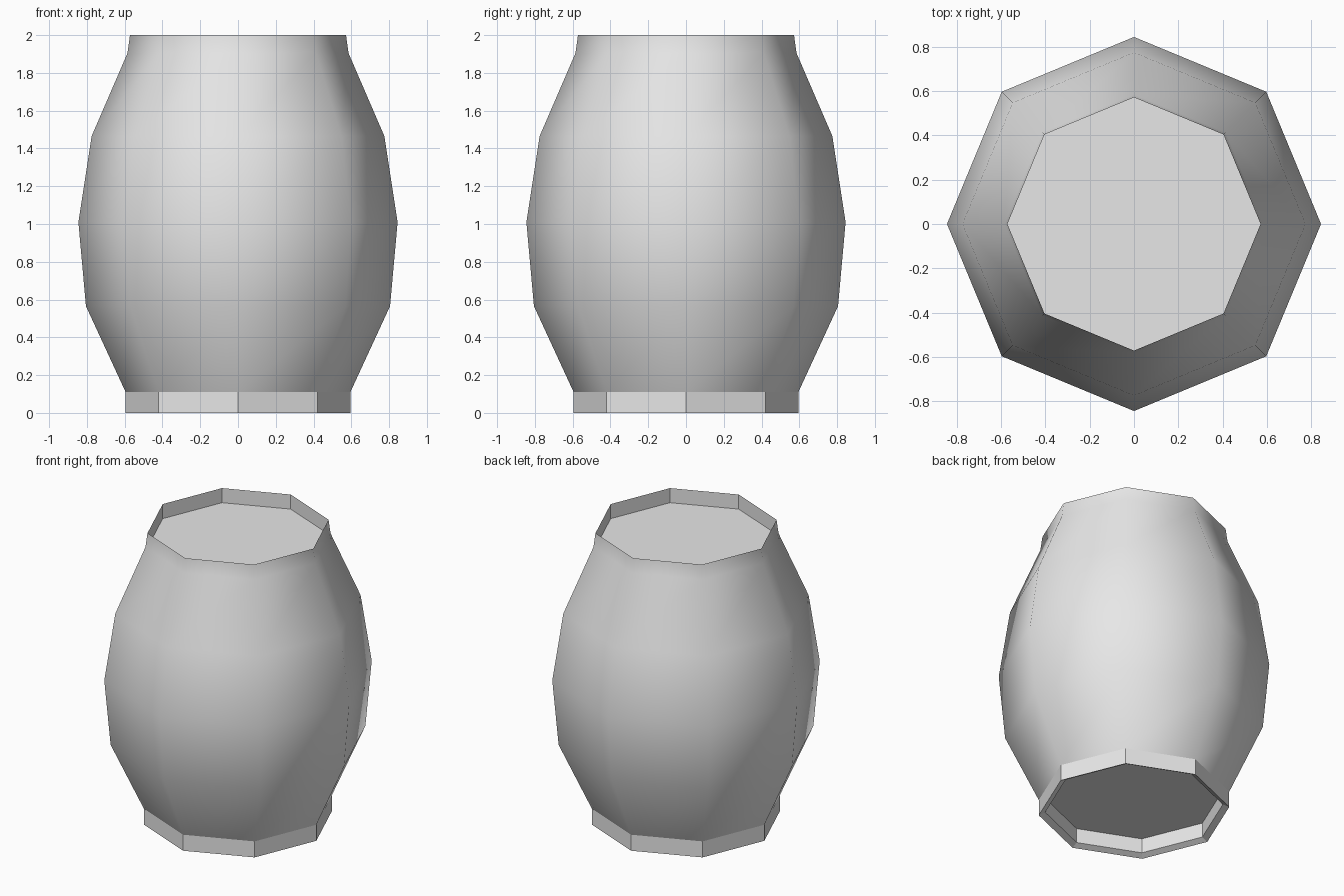
import bpy, bmesh, math

cube = bpy.data.objects.get("Cube")
if cube:
    bpy.data.objects.remove(cube)

SIDES = 8


def make_material(name, rgb):
    mat = bpy.data.materials.new(name)
    mat.use_nodes = True
    mat.diffuse_color = (*rgb, 1)
    mat.node_tree.nodes["Principled BSDF"].inputs["Base Color"].default_value = (*rgb, 1)
    return mat


def lathe(name, profile, mat, smooth=False, cap_start=False, cap_end=False):
    """Revolve (radius, height) points into an eight-sided shell."""
    bm = bmesh.new()
    rings = []
    for r, z in profile:
        angles = [math.tau * i / SIDES for i in range(SIDES)]
        rings.append([bm.verts.new((r * math.cos(a), r * math.sin(a), z)) for a in angles])
    for low, high in zip(rings, rings[1:]):
        for i in range(SIDES):
            j = (i + 1) % SIDES
            face = bm.faces.new((low[i], low[j], high[j], high[i]))
            face.smooth = smooth
    if cap_start:
        bm.faces.new(rings[0][::-1])
    if cap_end:
        bm.faces.new(rings[-1])
    mesh = bpy.data.meshes.new(name)
    bm.to_mesh(mesh)
    bm.free()
    mesh.materials.append(mat)
    obj = bpy.data.objects.new(name, mesh)
    bpy.context.collection.objects.link(obj)
    return obj


grey = make_material("plain grey", (0.8, 0.8, 0.8))

# Bulging side wall, smooth all the way up to the lip
lathe("barrel_wall", [(0.595, 0.11), (0.805, 0.565), (0.845, 1.01),
                      (0.775, 1.465), (0.585, 1.905), (0.572, 2.0)], grey, smooth=True)

# Recessed lid: inner side of the lip, closed by a flat disc
lathe("barrel_lid", [(0.572, 2.0), (0.572, 1.9)], grey, cap_end=True)

# Straight foot band, bevelled lip and recessed underside
foot = lathe("barrel_foot", [(0.555, 0.12), (0.555, 0.02), (0.595, 0.0), (0.595, 0.11)],
             grey, cap_start=True)

# Make the underside and lid discs face out of their recesses
for obj, sign in ((bpy.data.objects["barrel_lid"], 1), (foot, -1)):
    bm = bmesh.new()
    bm.from_mesh(obj.data)
    bm.normal_update()
    wrong = [f for f in bm.faces if len(f.verts) == SIDES and f.normal.z * sign < 0]
    bmesh.ops.reverse_faces(bm, faces=wrong)
    bm.to_mesh(obj.data)
    bm.free()
